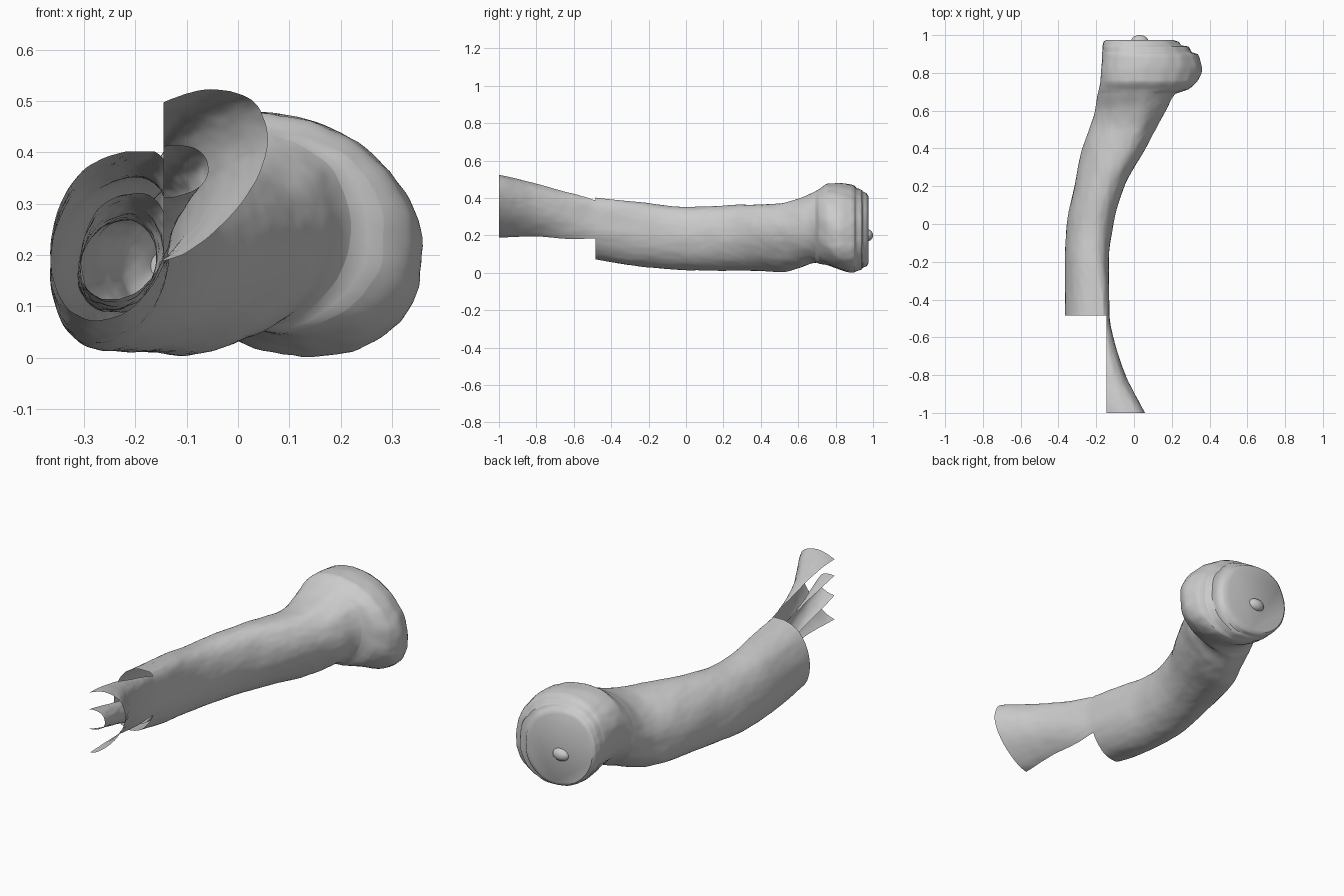
import bpy, bmesh, math
from mathutils import Vector, noise

if "Cube" in bpy.data.objects:
    bpy.data.objects.remove(bpy.data.objects["Cube"])

CUT_X, CUT_Y = -0.145, -0.485

# Stations along the bone: y, x min, x max, z min, z max, slant of the section
BONE = [
    (-1.00, -0.290, 0.058, 0.185, 0.520, 0.36),
    (-0.90, -0.310, 0.005, 0.180, 0.498, 0.34),
    (-0.80, -0.325, -0.045, 0.165, 0.472, 0.32),
    (-0.60, -0.355, -0.108, 0.105, 0.418, 0.30),
    (-0.48, -0.365, -0.130, 0.072, 0.397, 0.28),
    (-0.20, -0.365, -0.133, 0.028, 0.369, 0.24),
    (0.00, -0.355, -0.110, 0.016, 0.350, 0.22),
    (0.20, -0.315, -0.050, 0.012, 0.358, 0.22),
    (0.40, -0.275, 0.060, 0.010, 0.365, 0.22),
    (0.50, -0.240, 0.112, 0.006, 0.370, 0.22),
    (0.60, -0.206, 0.170, 0.025, 0.395, 0.16),
    (0.69, -0.190, 0.220, 0.052, 0.435, 0.04),
    (0.71, -0.185, 0.285, 0.050, 0.445, -0.06),
    (0.76, -0.176, 0.340, 0.040, 0.474, -0.14),
    (0.82, -0.172, 0.360, 0.018, 0.476, -0.18),
    (0.88, -0.168, 0.345, 0.002, 0.470, -0.18),
    (0.90, -0.167, 0.335, 0.004, 0.462, -0.18),
    (0.91, -0.166, 0.305, 0.010, 0.452, -0.17),
    (0.94, -0.165, 0.287, 0.020, 0.440, -0.16),
    (0.945, -0.164, 0.255, 0.028, 0.434, -0.15),
    (0.965, -0.160, 0.235, 0.035, 0.425, -0.14),
    (0.975, -0.148, 0.205, 0.050, 0.410, -0.12),
]
CANAL = [
    (-1.00, -0.210, -0.060, 0.310, 0.412, 0.10),
    (-0.75, -0.260, -0.105, 0.230, 0.360, 0.15),
    (-0.48, -0.305, -0.140, 0.110, 0.322, 0.30),
    (0.00, -0.310, -0.160, 0.090, 0.270, 0.20),
    (0.35, -0.230, -0.060, 0.090, 0.270, 0.00),
    (0.42, -0.170, -0.100, 0.150, 0.210, 0.00),
]


def sample(table, y):
    """Smooth, overshoot-free interpolation between stations."""
    i = max(k for k in range(len(table) - 1) if table[k][0] <= y or k == 0)
    a, b = table[i], table[i + 1]
    h = b[0] - a[0]
    t = (y - a[0]) / h

    def tangent(k, c):
        if k == 0 or k == len(table) - 1:
            j = min(k, len(table) - 2)
            return (table[j + 1][c] - table[j][c]) / (table[j + 1][0] - table[j][0])
        s0 = (table[k][c] - table[k - 1][c]) / (table[k][0] - table[k - 1][0])
        s1 = (table[k + 1][c] - table[k][c]) / (table[k + 1][0] - table[k][0])
        return 0 if s0 * s1 <= 0 else 2 * s0 * s1 / (s0 + s1)

    return [(2*t**3 - 3*t**2 + 1) * a[c] + (t**3 - 2*t**2 + t) * h * tangent(i, c)
            + (3*t**2 - 2*t**3) * b[c] + (t**3 - t**2) * h * tangent(i + 1, c)
            for c in range(1, 6)]


def finish(bm, name, angle):
    mesh = bpy.data.meshes.new(name)
    bm.to_mesh(mesh)
    bm.free()
    obj = bpy.data.objects.new(name, mesh)
    bpy.context.collection.objects.link(obj)
    bpy.ops.object.select_all(action='DESELECT')
    bpy.context.view_layer.objects.active = obj
    obj.select_set(True)
    bpy.ops.object.shade_smooth_by_angle(angle=math.radians(angle))
    return obj


def tube(name, table, bump, inward=False, steps=180, sides=96):
    """Skin a tube over the stations, cap the far end, cut the near end."""
    bm = bmesh.new()
    y0, y1 = table[0][0], table[-1][0]
    ys = sorted({round(y0 + (y1 - y0) * k / steps, 4) for k in range(steps + 1)}
                | {row[0] for row in table})
    rings = []
    for y in ys:
        xa, xb, za, zb, slant = sample(table, y)
        cx, cz, hx, hz = (xa + xb) / 2, (za + zb) / 2, (xb - xa) / 2, (zb - za) / 2
        lean = slant * hx
        up = math.sqrt(max(hz * hz - lean * lean, 1e-6))
        # Squarer upper right shoulder around the cut, flatter lower right side at both ends
        square = 0.0 if inward else 0.40 * math.exp(-((y + 0.48) / 0.28) ** 2)
        flat = 0.0 if inward else (0.30 * math.exp(-((y + 1.0) / 0.35) ** 2)
                                   + 0.18 * math.exp(-((y - 0.45) / 0.25) ** 2))
        ring = []
        for k in range(sides):
            a = math.tau * k / sides
            c, s = math.cos(a), math.sin(a)
            p = 0.93
            if c > 0:
                p += -square if s > 0 else flat
            c = math.copysign(abs(c) ** p, c)
            s = math.copysign(abs(s) ** p, s)
            at = Vector((cx + hx * c, y * 0.4, cz + hz * s))
            g = 1 + bump * (noise.noise(at * 14) + 0.4 * noise.noise(at * 40))
            z = min(cz + (up * s + lean * c) * g, zb + 0.004)
            ring.append(bm.verts.new((cx + hx * c * g, y, max(0.0, z))))
        rings.append(ring)
    for r, q in zip(rings, rings[1:]):
        for k in range(sides):
            j = (k + 1) % sides
            bm.faces.new((r[k], q[k], q[j], r[j]))
    bm.faces.new(rings[-1])
    bmesh.ops.recalc_face_normals(bm, faces=bm.faces)
    # Remove the missing corner, leaving an open sheet
    for co, no in (((0, CUT_Y, 0), (0, 1, 0)), ((CUT_X, 0, 0), (1, 0, 0))):
        bmesh.ops.bisect_plane(bm, geom=bm.verts[:] + bm.edges[:] + bm.faces[:],
                               plane_co=co, plane_no=no, dist=1e-5)
    gone = [f for f in bm.faces if f.calc_center_median().x < CUT_X
            and f.calc_center_median().y < CUT_Y]
    bmesh.ops.delete(bm, geom=gone, context='FACES')
    if inward:
        bmesh.ops.reverse_faces(bm, faces=bm.faces)
    return finish(bm, name, 40)


# Outer bone surface and the marrow canal inside it
tube("bone_shell", BONE, 0.022)
tube("marrow_canal", CANAL, 0.07, inward=True)

# Small knob on the joint face
bm = bmesh.new()
bmesh.ops.create_uvsphere(bm, u_segments=24, v_segments=12, radius=1)
for v in bm.verts:
    v.co = Vector((0.03 + v.co.x * 0.045, 0.97 + v.co.y * 0.03, 0.2 + v.co.z * 0.032))
finish(bm, "joint_knob", 40)
